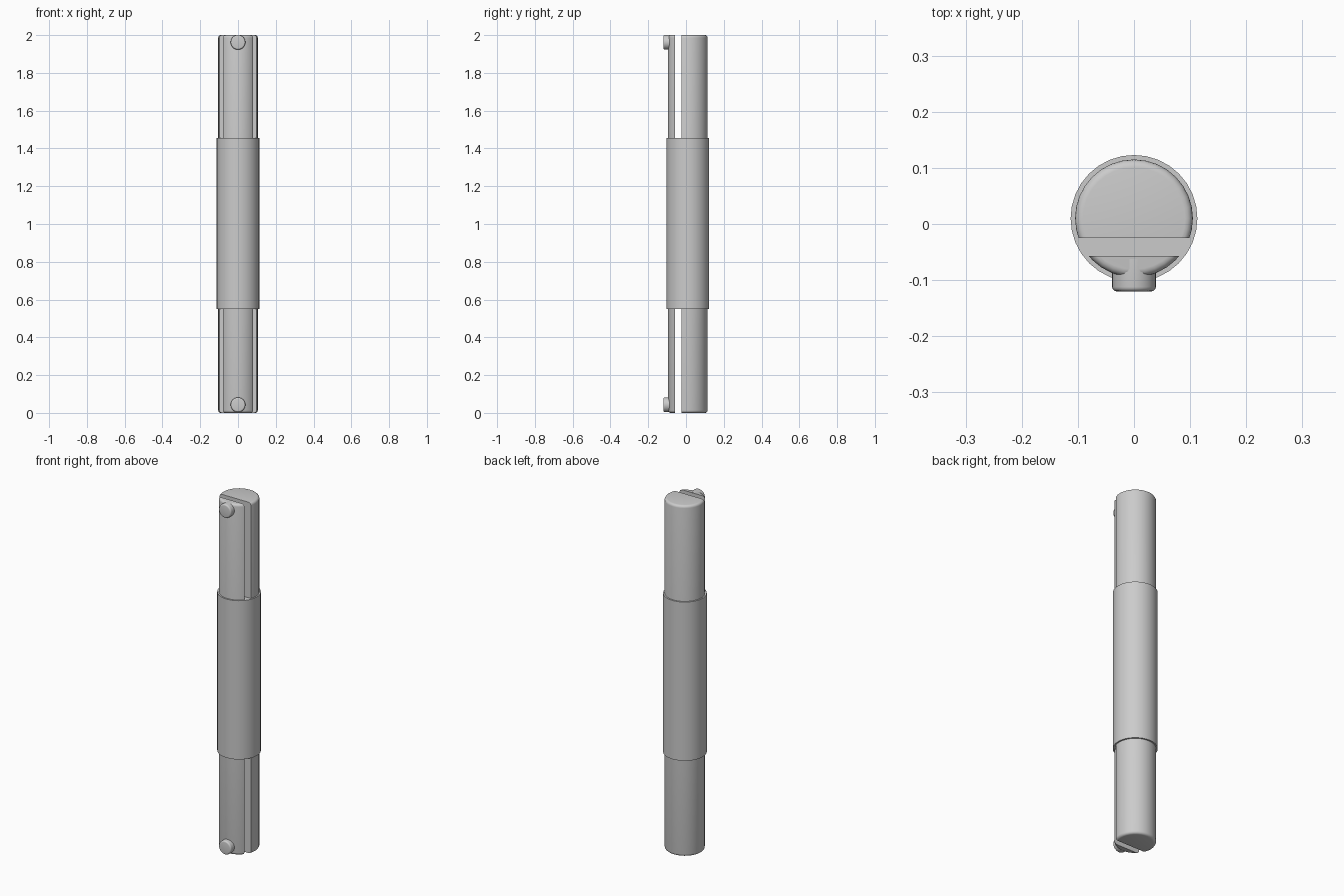
import bpy, bmesh, math
from mathutils import Matrix, Vector

if "Cube" in bpy.data.objects:
    bpy.data.objects.remove(bpy.data.objects["Cube"])

CY = 0.01      # axis of the shaft in y
SEG = 32


def lathe(bm, profile, seg=SEG):
    """Revolve (radius, height) points around z; the ends are closed with n-gons."""
    rings = [[bm.verts.new((r * math.cos(2 * math.pi * i / seg),
                            r * math.sin(2 * math.pi * i / seg), z))
              for i in range(seg)] for r, z in profile]
    for a, b in zip(rings, rings[1:]):
        for i in range(seg):
            j = (i + 1) % seg
            bm.faces.new((a[i], a[j], b[j], b[i]))
    bm.faces.new(rings[0][::-1])
    bm.faces.new(rings[-1])


def rounded(r, z0, z1, bevel, low=True, steps=4):
    """Cylinder profile with a rounded rim on the top and optionally the bottom."""
    arc = [(r - bevel + bevel * math.cos(t), bevel * (math.sin(t) - 1))
           for t in [math.pi / 2 * k / steps for k in range(steps + 1)]]
    bottom = [(x, z0 - d) for x, d in reversed(arc)] if low else [(r, z0)]
    return bottom + [(x, z1 + d) for x, d in arc]


def finish(name, bm):
    bmesh.ops.recalc_face_normals(bm, faces=bm.faces)
    mesh = bpy.data.meshes.new(name)
    bm.to_mesh(mesh)
    bm.free()
    ob = bpy.data.objects.new(name, mesh)
    bpy.context.collection.objects.link(ob)
    bpy.ops.object.select_all(action='DESELECT')
    ob.select_set(True)
    bpy.context.view_layer.objects.active = ob
    bpy.ops.object.shade_smooth_by_angle(angle=math.radians(35))
    return ob


def split_rod(name, y, side):
    """Rounded rod cut lengthwise at y, keeping one side."""
    bm = bmesh.new()
    lathe(bm, rounded(0.105, 0, 2, 0.014))
    bm.transform(Matrix.Translation((0, CY, 0)))
    geom = bm.verts[:] + bm.edges[:] + bm.faces[:]
    cut = bmesh.ops.bisect_plane(bm, geom=geom, plane_co=Vector((0, y, 0)),
                                 plane_no=Vector((0, side, 0)), clear_inner=True)
    edges = [e for e in cut['geom_cut'] if isinstance(e, bmesh.types.BMEdge)]
    bmesh.ops.contextual_create(bm, geom=edges)
    return finish(name, bm)


# Main rod behind the slot and thin strip in front of it
split_rod("main_rod", -0.025, 1)
split_rod("front_strip", -0.057, -1)

# Solid middle sleeve with square ends
bm = bmesh.new()
lathe(bm, [(0.113, 0.55), (0.113, 1.455)])
bm.transform(Matrix.Translation((0, CY, 0)))
finish("grip_sleeve", bm)

# Round pegs at both ends, pointing forward
for name, z in (("upper_peg", 1.962), ("lower_peg", 0.043)):
    bm = bmesh.new()
    lathe(bm, rounded(0.039, 0.062, 0.12, 0.008, low=False))
    bm.transform(Matrix.Translation((0, 0, z)) @ Matrix.Rotation(math.pi / 2, 4, 'X'))
    finish(name, bm)
